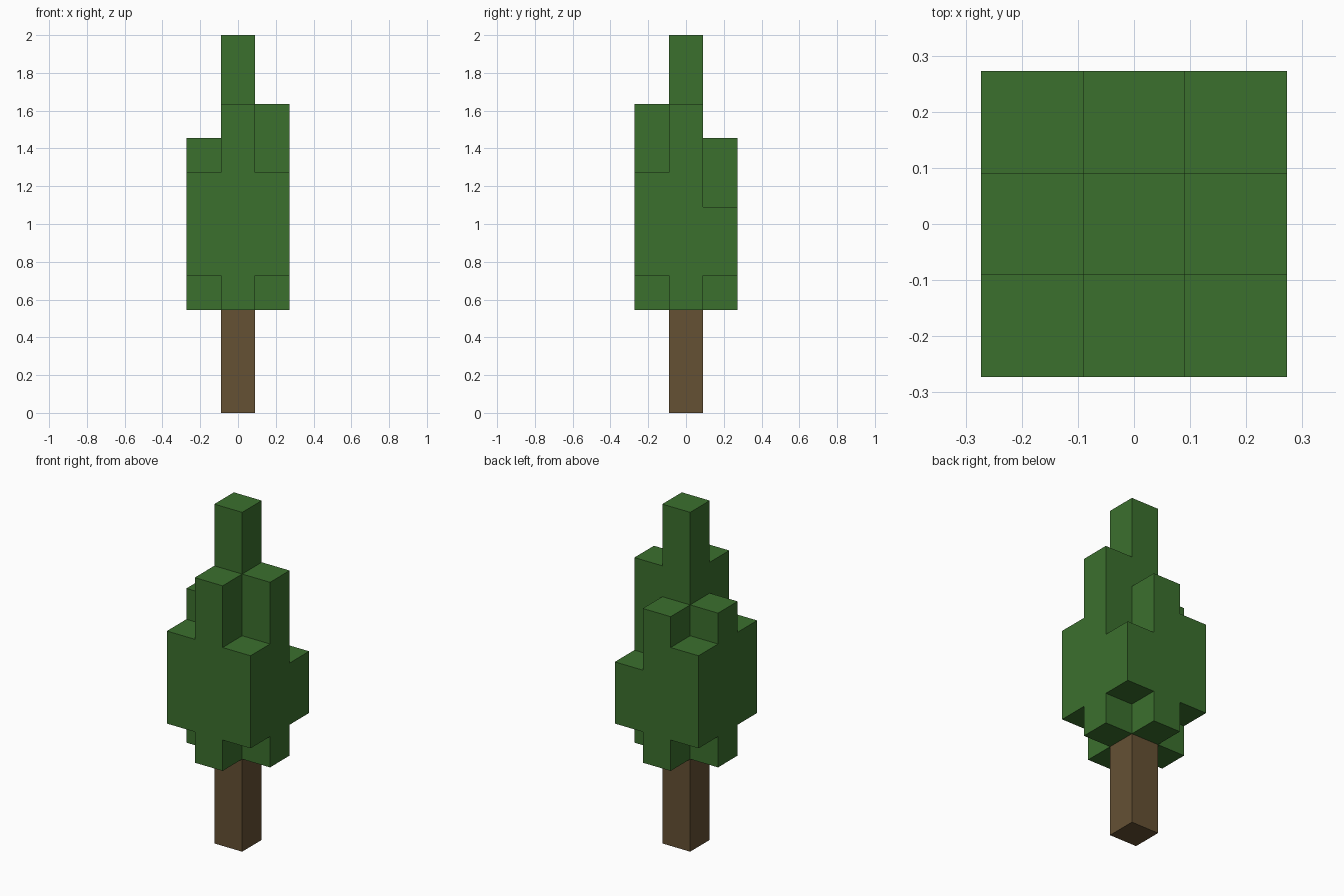
import bpy
import bmesh
from math import radians
from mathutils import Vector

if "Cube" in bpy.data.objects:
    bpy.data.objects.remove(bpy.data.objects["Cube"], do_unlink=True)

UNIT = 2 / 11  # edge of one block


def make_material(name, color):
    mat = bpy.data.materials.new(name)
    mat.use_nodes = True
    mat.diffuse_color = color
    bsdf = next(n for n in mat.node_tree.nodes if n.type == "BSDF_PRINCIPLED")
    bsdf.inputs["Base Color"].default_value = color
    return mat


def block_column(x, y, bottom, top):
    return {(x, y, z) for z in range(bottom, top)}


def block_object(name, cells, material):
    """Outer skin of a set of unit blocks, with flush faces merged."""
    bm = bmesh.new()
    for cell in cells:
        centre = Vector(cell) + Vector((0, 0, 0.5))
        for axis in range(3):
            for sign in (-1, 1):
                n = Vector((0, 0, 0))
                n[axis] = sign
                if tuple(int(c + d) for c, d in zip(cell, n)) in cells:
                    continue
                u = Vector((n.y, n.z, n.x))
                v = n.cross(u)
                corners = (-u - v, u - v, u + v, v - u)
                bm.faces.new([bm.verts.new((centre + (n + c) / 2) * UNIT)
                              for c in corners])
    bmesh.ops.remove_doubles(bm, verts=bm.verts, dist=UNIT / 100)
    bmesh.ops.dissolve_limit(bm, angle_limit=radians(1),
                             verts=bm.verts, edges=bm.edges)
    bmesh.ops.recalc_face_normals(bm, faces=bm.faces)
    mesh = bpy.data.meshes.new(name)
    bm.to_mesh(mesh)
    bm.free()
    mesh.materials.append(material)
    obj = bpy.data.objects.new(name, mesh)
    bpy.context.collection.objects.link(obj)
    return obj


bark = make_material("bark brown", (0.130, 0.082, 0.034, 1))
leaf = make_material("leaf green", (0.044, 0.162, 0.027, 1))

# Trunk
block_object("trunk", block_column(0, 0, 0, 3), bark)

# Foliage: tall core, four side columns, four shorter corner columns
foliage = block_column(0, 0, 3, 11)
for x, y, top in ((0, -1, 9), (1, 0, 9), (0, 1, 8), (-1, 0, 8)):
    foliage |= block_column(x, y, 3, top)
for x in (-1, 1):
    for y in (-1, 1):
        foliage |= block_column(x, y, 4, 6 if x == y == 1 else 7)
block_object("foliage", foliage, leaf)
